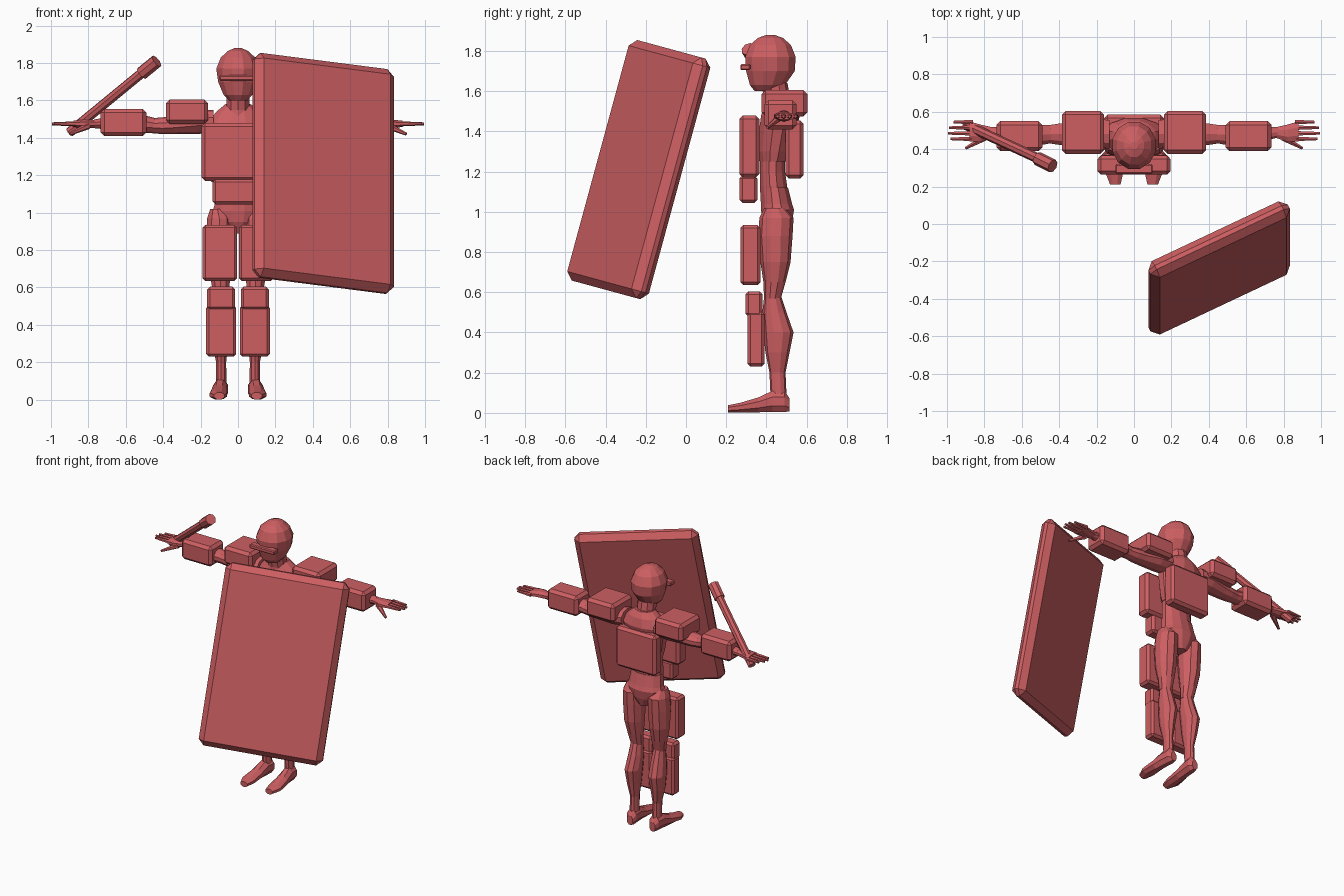
import bpy, bmesh, math
from mathutils import Vector, Matrix

cube = bpy.data.objects.get("Cube")
if cube:
    bpy.data.objects.remove(cube, do_unlink=True)

red = bpy.data.materials.new("soft_red")
red.use_nodes = True
red.diffuse_color = (0.61, 0.114, 0.122, 1)
red.node_tree.nodes["Principled BSDF"].inputs["Base Color"].default_value = red.diffuse_color

SIDES = (("left", 1), ("right", -1))


def finish(name, bm):
    """Turn a bmesh into a flat shaded object in the shared colour."""
    bmesh.ops.recalc_face_normals(bm, faces=bm.faces)
    mesh = bpy.data.meshes.new(name)
    bm.to_mesh(mesh)
    bm.free()
    mesh.materials.append(red)
    obj = bpy.data.objects.new(name, mesh)
    bpy.context.collection.objects.link(obj)
    return obj


def loft(name, axis, rings, sides=10, flip=1):
    """Skin elliptical rings given in centimetres.
    Each ring: position on axis, two centre coordinates, two radii."""
    bm = bmesh.new()
    loops = []
    for pos, ca, cb, ra, rb in rings:
        loop = []
        for i in range(sides):
            angle = math.tau * (i + 0.5) / sides
            a, b = ca + ra * math.cos(angle), cb + rb * math.sin(angle)
            point = {"x": (pos, a, b), "y": (a, pos, b), "z": (a, b, pos)}[axis]
            loop.append(bm.verts.new(Vector(point) * 0.01))
        loops.append(loop)
    for low, high in zip(loops, loops[1:]):
        for i in range(sides):
            j = (i + 1) % sides
            bm.faces.new((low[i], low[j], high[j], high[i]))
    bm.faces.new(loops[0])
    bm.faces.new(loops[-1])
    bmesh.ops.scale(bm, vec=(flip, 1, 1), verts=bm.verts)
    return finish(name, bm)


def pair(name, axis, rings, sides=10):
    for label, flip in SIDES:
        loft(f"{label}_{name}", axis, rings, sides, flip)


def block(name, size, matrix, chamfer):
    """Box with a flat chamfer on every edge."""
    bm = bmesh.new()
    bmesh.ops.create_cube(bm, size=1, matrix=Matrix.Diagonal((*size, 1)))
    obj = finish(name, bm)
    obj.matrix_world = matrix
    bevel = obj.modifiers.new("chamfer", 'BEVEL')
    bevel.width = chamfer
    bevel.segments = 1
    bevel.limit_method = 'NONE'
    return obj


def plate(name, xs, ys, zs, chamfer=0.015):
    """Axis aligned chamfered block from its bounds."""
    size = [high - low for low, high in (xs, ys, zs)]
    middle = [(high + low) / 2 for low, high in (xs, ys, zs)]
    return block(name, size, Matrix.Translation(middle), chamfer)


def plate_pair(name, xs, ys, zs, chamfer=0.015):
    for label, flip in SIDES:
        plate(f"{label}_{name}", sorted(flip * x for x in xs), ys, zs, chamfer)


def rod(name, start, end, r_start, r_end, sides=8):
    """Tapered prism between two points."""
    start, end = Vector(start), Vector(end)
    span = end - start
    place = Matrix.Translation((start + end) / 2) @ span.to_track_quat('Z', 'Y').to_matrix().to_4x4()
    bm = bmesh.new()
    bmesh.ops.create_cone(bm, cap_ends=True, segments=sides, radius1=r_start,
                          radius2=r_end, depth=span.length, matrix=place)
    return finish(name, bm)


# Head, visor and neck
loft("head", "z", [(160, 0, 40, 5, 6), (163, 0, 40.5, 8, 9), (170, 0, 42, 11, 12.5),
                   (177, 0, 42, 12, 13), (183, 0, 42, 9.5, 10.5),
                   (186.5, 0, 42, 5.5, 6.5), (188, 0, 42, 2, 2)], 12)
plate("visor", (-0.1, 0.1), (0.27, 0.32), (1.705, 1.735), 0.006)
loft("neck", "z", [(148, 0, 46, 8, 7.5), (155, 0, 45.5, 6.5, 6.5), (164, 0, 44, 6.5, 6.5)])

# Trunk
loft("chest", "z", [(125, 0, 43.5, 11.5, 7), (130, 0, 44, 13, 8.5), (140, 0, 45.5, 15.5, 9.5),
                    (148, 0, 47, 17, 10), (154, 0, 47.5, 12, 8), (158, 0, 47, 7, 6)], 12)
loft("abdomen", "z", [(104, 0, 44, 11.5, 7), (113, 0, 43.5, 11.5, 7),
                      (120, 0, 43, 11, 6.5), (126, 0, 43, 11, 6.5)], 12)
loft("pelvis", "z", [(89, 0, 46, 4, 5), (95, 0, 45.5, 11, 7.5), (101, 0, 45.5, 14, 8.5),
                     (104, 0, 45, 13, 8), (112, 0, 44, 12, 7)], 12)

# Legs and feet
pair("thigh", "z", [(102, 11, 44, 4, 5), (97, 10, 45, 6.8, 8.5), (88, 10, 44.5, 7.5, 8.5),
                    (75, 10, 44.5, 7, 7.5), (65, 9.5, 44, 5.5, 5.5), (57, 9, 43, 4.5, 4.2)])
pair("calf", "z", [(59, 9, 43, 4, 4), (50, 9, 44, 5, 6), (40, 9.5, 46, 5.5, 7.5),
                   (30, 9.5, 45.5, 4.5, 6), (20, 9, 45.5, 2.8, 4), (9, 9, 46, 3, 4)])
pair("foot", "y", [(21, 10, 2, 3, 2), (27, 10.5, 2.6, 5, 2.6), (36, 10, 4, 4.5, 4),
                   (43, 9.5, 5.7, 4, 5.7), (49, 9, 5.7, 4, 5.7), (51.5, 9, 4, 2.5, 3.5)], 8)

# Arms
pair("upper_arm", "x", [(13, 48, 149, 8, 6), (22, 48.5, 148.5, 8, 6.5),
                        (34, 48, 147, 6.5, 5), (40, 48, 146.5, 6, 4.5), (46, 48, 146.5, 5, 4)])
pair("forearm", "x", [(44, 48, 146.5, 5, 4), (52, 47.5, 147.5, 6, 5),
                      (65, 48, 148, 4.5, 4), (77, 49, 147.5, 3, 2.3)])

# Hands
pair("palm", "x", [(75, 49, 147.5, 2.8, 2.2), (82, 48.5, 147.5, 5, 2.5), (88, 49.5, 147.5, 5.8, 1.8)], 8)
for label, flip in SIDES:
    for i, tip in enumerate((0.98, 0.995, 0.99, 0.965)):
        y = 0.455 + 0.03 * i
        rod(f"{label}_finger_{i + 1}", (flip * 0.86, y, 1.475), (flip * tip, y, 1.475), 0.014, 0.008, 6)
    rod(f"{label}_thumb", (flip * 0.8, 0.46, 1.465), (flip * 0.9, 0.405, 1.42), 0.019, 0.008, 6)

# Body armour
plate("chest_plate", (-0.195, 0.195), (0.265, 0.365), (1.17, 1.48), 0.018)
plate("belly_plate", (-0.135, 0.135), (0.265, 0.355), (1.045, 1.18))
plate("back_plate", (-0.16, 0.16), (0.495, 0.585), (1.165, 1.455), 0.018)

# Limb armour
plate_pair("shoulder_pad", (0.16, 0.385), (0.375, 0.605), (1.475, 1.605), 0.02)
plate_pair("forearm_guard", (0.49, 0.735), (0.39, 0.55), (1.41, 1.555), 0.02)
plate_pair("thigh_plate", (0.005, 0.19), (0.27, 0.37), (0.635, 0.935))
plate_pair("knee_plate", (0.015, 0.165), (0.295, 0.38), (0.48, 0.605))
plate_pair("shin_plate", (0.01, 0.17), (0.305, 0.39), (0.23, 0.505))

# Baton with a thicker tip
rod("baton_shaft", (-0.9, 0.53, 1.43), (-0.48, 0.335, 1.775), 0.027, 0.027)
rod("baton_tip", (-0.515, 0.35, 1.745), (-0.435, 0.31, 1.81), 0.037, 0.037)

# Tilted shield in front of the body
up = Vector((0, 0.31, 1.14)).normalized()
across = Vector((0.7, 0.33, -0.09)).normalized()
back = up.cross(across).normalized()
across = back.cross(up)
turn = Matrix((across, back, up)).transposed().to_4x4()
block("shield", (0.83, 0.1, 1.24), Matrix.Translation((0.455, -0.235, 1.21)) @ turn, 0.038)
